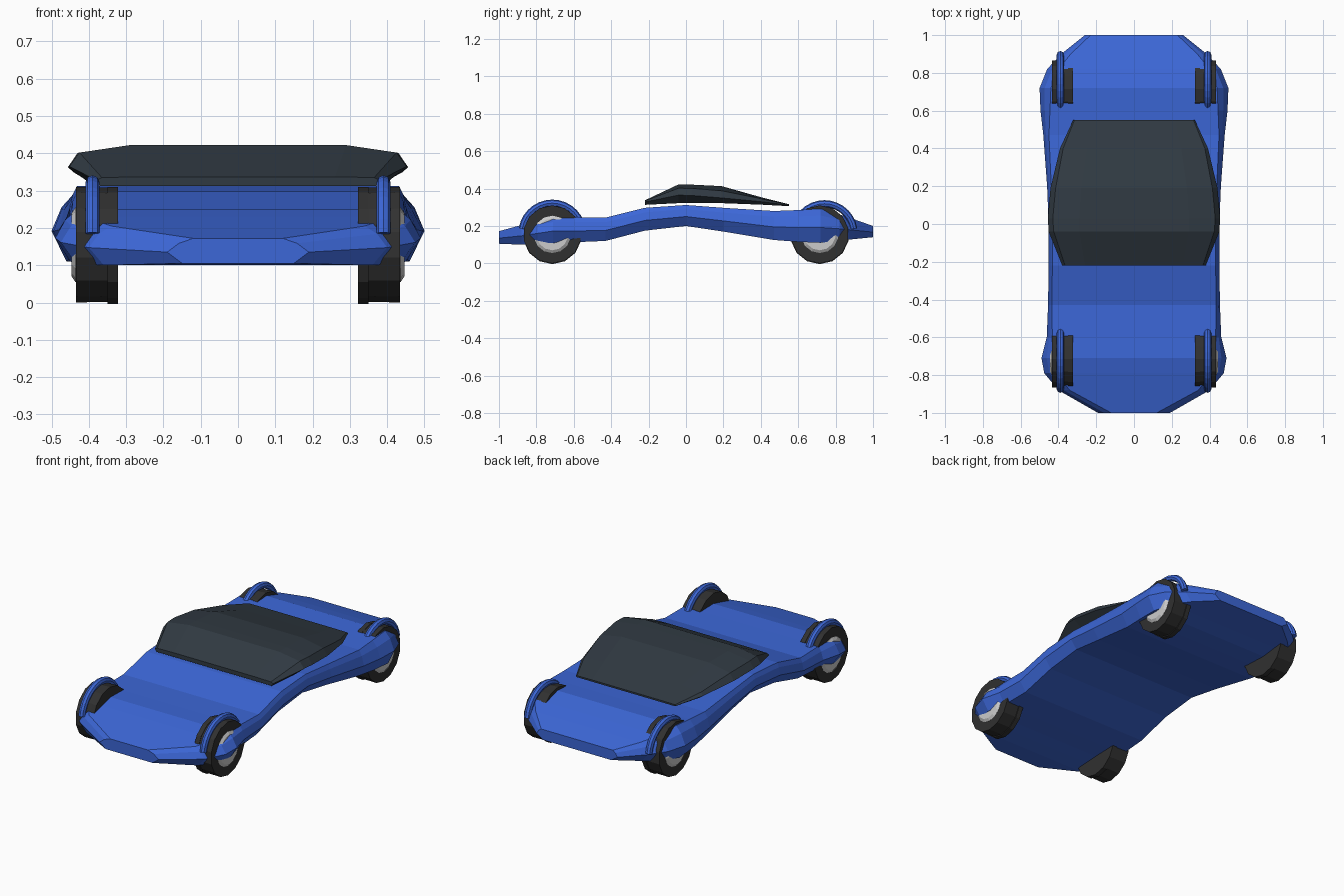
import bpy, bmesh
from math import pi, sin, cos

if "Cube" in bpy.data.objects:
    bpy.data.objects.remove(bpy.data.objects["Cube"])


def material(name, rgb):
    m = bpy.data.materials.new(name)
    m.diffuse_color = (*rgb, 1)
    m.use_nodes = True
    m.node_tree.nodes["Principled BSDF"].inputs["Base Color"].default_value = m.diffuse_color
    return m


BLUE = material("blue_paint", (0.045, 0.135, 0.68))
GLASS = material("dark_glass", (0.03, 0.042, 0.055))
RUBBER = material("rubber", (0.03, 0.03, 0.03))
METAL = material("light_metal", (0.62, 0.62, 0.64))


def loft(name, rings, mat, closed=False):
    """Skin a list of equal-sized point rings; cap the ends unless closed."""
    bm = bmesh.new()
    vs = [[bm.verts.new(p) for p in r] for r in rings]
    n = len(vs[0])
    count = len(vs) if closed else len(vs) - 1
    for i in range(count):
        a, b = vs[i], vs[(i + 1) % len(vs)]
        for j in range(n):
            bm.faces.new((a[j], a[(j + 1) % n], b[(j + 1) % n], b[j]))
    if not closed:
        bm.faces.new(vs[0])
        bm.faces.new(vs[-1])
    bmesh.ops.recalc_face_normals(bm, faces=bm.faces)
    me = bpy.data.meshes.new(name)
    bm.to_mesh(me)
    bm.free()
    me.materials.append(mat)
    ob = bpy.data.objects.new(name, me)
    bpy.context.collection.objects.link(ob)
    return ob


def mirrored(half, y):
    """Full cross-section from the right half (top to bottom)."""
    return [(x, y, z) for x, z in half] + [(-x, y, z) for x, z in reversed(half)]


# Body: y, half width, bottom z, top z, inset of the top edge
body = [
    (-1.00, 0.19, 0.105, 0.172, 0.07),
    (-0.88, 0.40, 0.10, 0.205, 0.06),
    (-0.79, 0.475, 0.105, 0.23, 0.06),
    (-0.71, 0.49, 0.11, 0.25, 0.06),
    (-0.60, 0.462, 0.113, 0.247, 0.03),
    (-0.43, 0.455, 0.12, 0.245, 0.02),
    (-0.22, 0.452, 0.175, 0.297, 0.02),
    (0.00, 0.452, 0.20, 0.312, 0.02),
    (0.20, 0.46, 0.17, 0.297, 0.022),
    (0.47, 0.48, 0.125, 0.28, 0.03),
    (0.60, 0.495, 0.115, 0.285, 0.05),
    (0.72, 0.50, 0.11, 0.292, 0.06),
    (0.82, 0.46, 0.122, 0.262, 0.06),
    (0.90, 0.385, 0.13, 0.235, 0.05),
    (1.00, 0.26, 0.14, 0.20, 0.03),
]
rings = []
for y, w, zb, zt, d in body:
    h = zt - zb
    rings.append(mirrored([(w - d, zt), (w - d * 0.45, zb + 0.8 * h),
                           (w, zb + 0.45 * h), (w - 0.04, zb)], y))
loft("body", rings, BLUE)

# Canopy: y, top (half width, z), edge (half width, z), side (half width, z), base (half width, z)
canopy = [
    (-0.22, (0.26, 0.337), (0.365, 0.335), (0.38, 0.328), (0.37, 0.313)),
    (-0.04, (0.29, 0.422), (0.425, 0.402), (0.452, 0.365), (0.40, 0.322)),
    (0.03, (0.29, 0.421), (0.43, 0.401), (0.456, 0.363), (0.40, 0.324)),
    (0.19, (0.28, 0.413), (0.415, 0.388), (0.442, 0.350), (0.39, 0.322)),
    (0.40, (0.25, 0.354), (0.375, 0.346), (0.392, 0.330), (0.37, 0.314)),
    (0.55, (0.22, 0.316), (0.315, 0.315), (0.322, 0.311), (0.315, 0.306)),
]
loft("canopy", [mirrored(half, y) for y, *half in canopy], GLASS)


def disc_stack(name, profile, cy, cz, side, mat, sides=14):
    """Round part about the x axis from (x, radius) steps."""
    loft(name, [[(side * x, cy + r * cos(2 * pi * (k + 0.5) / sides),
                  cz + r * sin(2 * pi * (k + 0.5) / sides)) for k in range(sides)]
                for x, r in profile], mat)


def fender(name, cy, radius, side):
    """Rounded arch over a wheel."""
    steps, n, t = 14, 8, 0.019
    arc = []
    for i in range(steps + 1):
        a = pi * (0.05 + 0.9 * i / steps)
        ring = []
        for k in range(n):
            b = 2 * pi * k / n
            r = radius - t + t * cos(b)
            ring.append((side * (0.39 + t * sin(b)), cy + r * cos(a), 0.16 + r * sin(a)))
        arc.append(ring)
    loft(name, arc, BLUE)


# Wheels and fenders at the four corners
for end, cy, fy, fr in (("front", -0.715, -0.715, 0.181), ("rear", 0.715, 0.74, 0.178)):
    for label, s in (("right", 1), ("left", -1)):
        tag = f"{end}_{label}"
        disc_stack(f"{tag}_tyre", [(0.348, 0.153), (0.435, 0.155)], cy, 0.155, s, RUBBER)
        disc_stack(f"{tag}_inner_tyre", [(0.322, 0.157), (0.35, 0.157)], cy, 0.153, s, RUBBER)
        disc_stack(f"{tag}_hub", [(0.42, 0.1), (0.436, 0.1), (0.446, 0.085)], cy, 0.155, s, METAL)
        fender(f"{tag}_fender", fy, fr, s)
